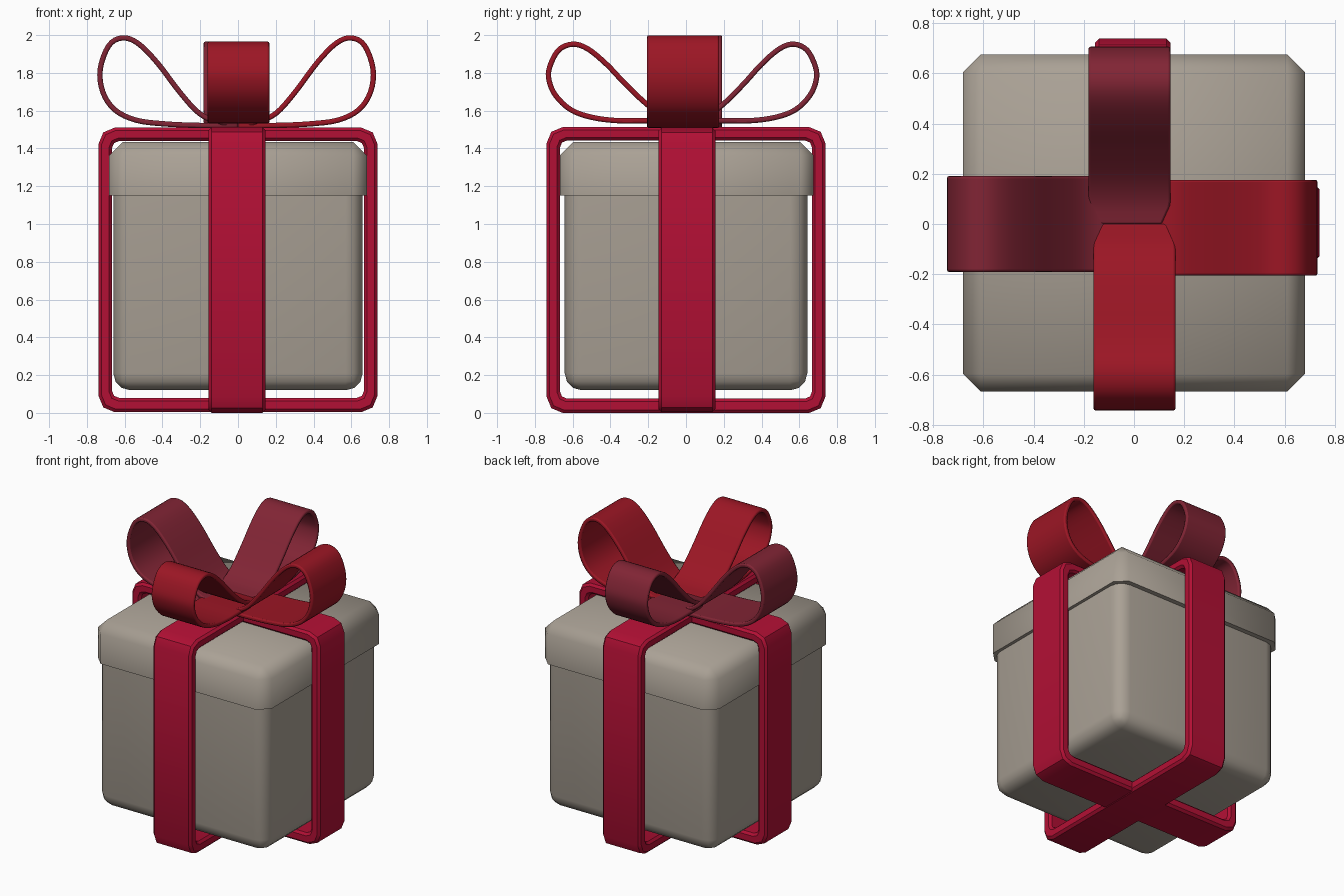
import bpy, bmesh, math
from mathutils import Vector

if "Cube" in bpy.data.objects:
    bpy.data.objects.remove(bpy.data.objects["Cube"])


def material(name, rgb):
    m = bpy.data.materials.new(name)
    m.diffuse_color = (*rgb, 1)
    m.use_nodes = True
    m.node_tree.nodes["Principled BSDF"].inputs["Base Color"].default_value = m.diffuse_color
    return m


PAPER = material("warm_grey", (0.40, 0.355, 0.30))
BAND = material("band_red", (0.45, 0.005, 0.035))
RED = material("bow_red", (0.33, 0.008, 0.018))
DARK = material("bow_maroon", (0.22, 0.018, 0.035))


def finish(name, bm, mat, angle):
    bmesh.ops.recalc_face_normals(bm, faces=bm.faces[:])
    me = bpy.data.meshes.new(name)
    bm.to_mesh(me)
    bm.free()
    ob = bpy.data.objects.new(name, me)
    bpy.context.collection.objects.link(ob)
    me.materials.append(mat)
    bpy.ops.object.select_all(action='DESELECT')
    ob.select_set(True)
    bpy.context.view_layer.objects.active = ob
    bpy.ops.object.shade_smooth_by_angle(angle=math.radians(angle))
    return ob


def rounded_box(name, x0, x1, y0, y1, z0, z1, r, seg, flat_z):
    """Box with all edges bevelled except the rim lying at z = flat_z."""
    bm = bmesh.new()
    bmesh.ops.create_cube(bm, size=1)
    for v in bm.verts:
        v.co = Vector(((x0, x1)[v.co.x > 0], (y0, y1)[v.co.y > 0], (z0, z1)[v.co.z > 0]))
    edges = [e for e in bm.edges if any(abs(v.co.z - flat_z) > 1e-4 for v in e.verts)]
    bmesh.ops.bevel(bm, geom=edges, offset=r, segments=seg, profile=0.5, affect='EDGES')
    return finish(name, bm, PAPER, 50)


def sweep(name, outer, inner, halves, shift, angle, closed, mat, bevel, seg):
    """Flat ribbon: outer and inner profile lines (distance, z) given a width and turned about z."""
    bm = bmesh.new()
    d = Vector((math.cos(angle), math.sin(angle), 0))
    side = Vector((abs(d.y), abs(d.x), 0))
    rows = []
    for o, i, h in zip(outer, inner, halves):
        rows.append([bm.verts.new(d * p[0] + side * (shift + s * h) + Vector((0, 0, p[1])))
                     for p, s in ((o, -1), (o, 1), (i, 1), (i, -1))])
    n = len(rows)
    for k in range(n if closed else n - 1):
        a, b = rows[k], rows[(k + 1) % n]
        for j in range(4):
            bm.faces.new((a[j], a[(j + 1) % 4], b[(j + 1) % 4], b[j]))
    if not closed:
        bm.faces.new(rows[0])
        bm.faces.new(rows[-1])
    ob = finish(name, bm, mat, 40)
    mod = ob.modifiers.new("edge_bevel", 'BEVEL')
    mod.width, mod.segments = bevel, seg
    mod.limit_method, mod.angle_limit = 'ANGLE', math.radians(60)


def rounded_rect(half, z0, z1, r, seg=2):
    pts = []
    corners = ((half - r, z1 - r), (r - half, z1 - r), (r - half, z0 + r), (half - r, z0 + r))
    for q, (cx, cz) in enumerate(corners):
        for k in range(seg + 1):
            a = math.pi / 2 * (q + k / seg)
            pts.append((cx + r * math.cos(a), cz + r * math.sin(a)))
    return pts


def spline(pts, steps=4):
    """Catmull-Rom curve through the points."""
    p = [Vector(q) for q in pts]
    p = [2 * p[0] - p[1]] + p + [2 * p[-1] - p[-2]]
    out = []
    for a, b, c, d in zip(p, p[1:], p[2:], p[3:]):
        for k in range(steps):
            t = k / steps
            out.append(0.5 * (2 * b + (c - a) * t + (2 * a - 5 * b + 4 * c - d) * t * t
                              + (3 * b - a - 3 * c + d) * t ** 3))
    return out + [p[-2]]


def bow_loop(name, profile, stretch, angle, half, shift, mat, t=0.014):
    path = spline([(x * stretch, z) for x, z in profile])
    outer, inner, halves = [], [], []
    for k, p in enumerate(path):
        tan = (path[min(k + 1, len(path) - 1)] - path[max(k - 1, 0)]).normalized()
        nrm = Vector((-tan.y, tan.x)) * t
        outer.append(p + nrm)
        inner.append(p - nrm)
        # ribbon narrows where it is gathered at the knot
        halves.append(half - 0.035 * max(0, 1 - p.x / 0.08))
    sweep(name, outer, inner, halves, shift, angle, False, mat, 0.009, 2)


# box and lid
rounded_box("box_body", -0.66, 0.66, -0.642, 0.642, 0.12, 1.2, 0.09, 3, 1.2)
rounded_box("box_lid", -0.682, 0.682, -0.668, 0.676, 1.15, 1.435, 0.072, 1, 1.15)

# two ribbon bands wrapped round the box
for name, ang, shift, z0, z1 in (("band_side_to_side", 0, 0.005, 0.004, 1.51),
                                 ("band_front_to_back", math.pi / 2, -0.005, 0, 1.513)):
    out = rounded_rect(0.738, z0, z1, 0.085)
    inn = rounded_rect(0.668, z0 + 0.075, z1 - 0.07, 0.04)
    sweep(name, out, inn, [0.15] * len(out), shift, ang, True, BAND, 0.016, 1)

# bow loops: a wide left/right pair and a narrower front/back pair above it
wide = [(0, 1.53), (0.1, 1.54), (0.2, 1.585), (0.3, 1.695), (0.42, 1.855), (0.52, 1.957),
        (0.6, 1.985), (0.67, 1.945), (0.715, 1.82), (0.702, 1.70), (0.64, 1.605),
        (0.53, 1.55), (0.38, 1.53), (0.2, 1.522), (0, 1.522)]
narrow = [(0, 1.548), (0.1, 1.57), (0.2, 1.628), (0.32, 1.74), (0.42, 1.845), (0.52, 1.927),
          (0.6, 1.952), (0.675, 1.92), (0.722, 1.83), (0.725, 1.76), (0.69, 1.68),
          (0.61, 1.605), (0.5, 1.565), (0.36, 1.547), (0.2, 1.547), (0, 1.54)]
bow_loop("bow_loop_right", wide, 1.0, 0, 0.191, -0.015, RED)
bow_loop("bow_loop_left", wide, 1.02, math.pi, 0.191, 0, DARK)
bow_loop("bow_loop_front", narrow, 1.0, -math.pi / 2, 0.164, 0.002, RED)
bow_loop("bow_loop_back", narrow, 0.95, math.pi / 2, 0.164, -0.018, DARK)
